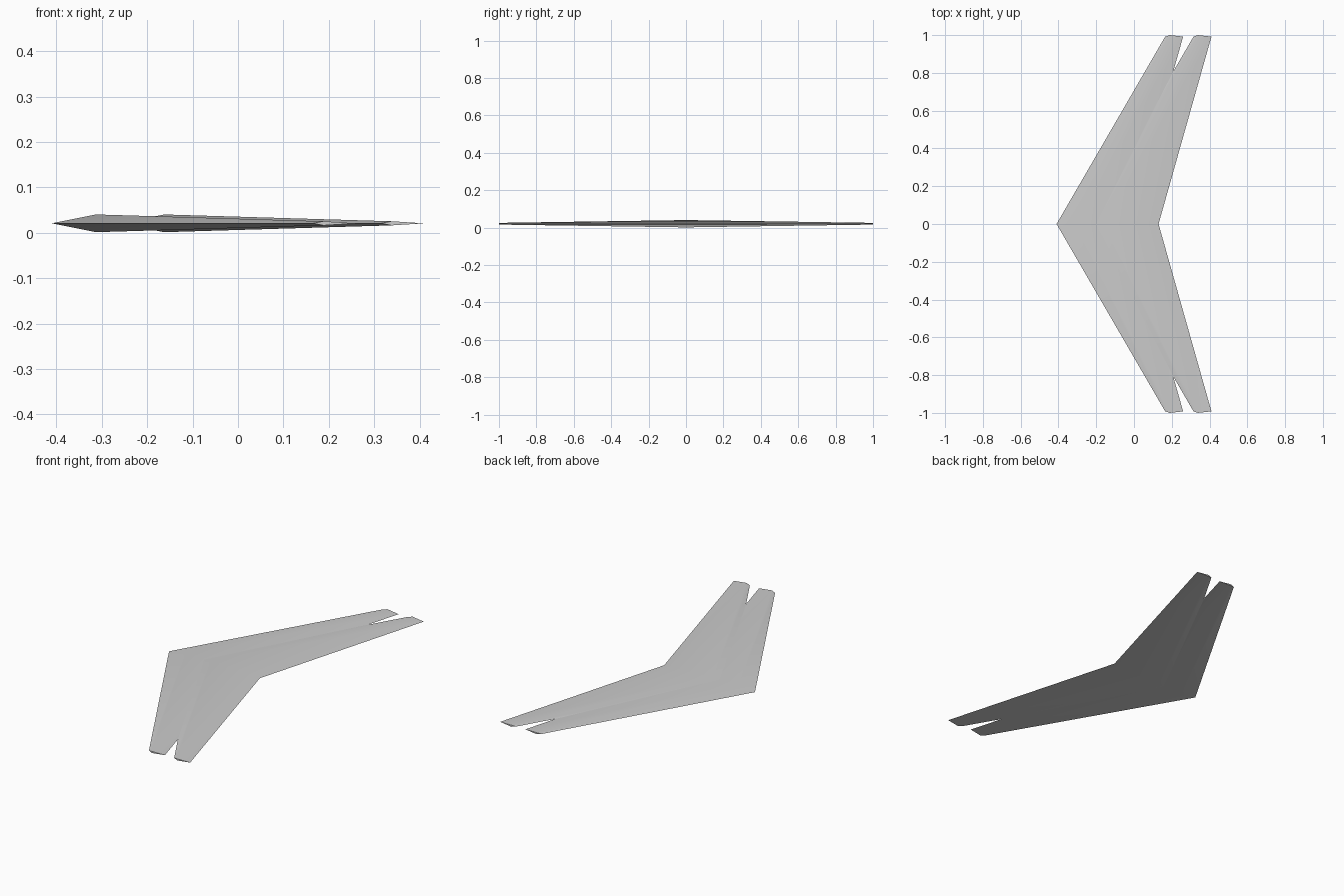
import bpy
import bmesh

cube = bpy.data.objects.get("Cube")
if cube:
    bpy.data.objects.remove(cube, do_unlink=True)

grey = bpy.data.materials.new("light_grey")
grey.use_nodes = True
colour = (0.6, 0.6, 0.6, 1)
grey.diffuse_color = colour
grey.node_tree.nodes["Principled BSDF"].inputs["Base Color"].default_value = colour

MID_Z = 0.021


def section(bm, lead, chord, half, y, bevel):
    """Diamond section, thickest at a quarter of the chord."""
    side = 1 if y > 0 else -1
    shape = [(0, 0), (0.25, 1), (1, 0), (0.25, -1)]
    return [bm.verts.new((lead + u * chord, y - side * bevel * (h == 0), MID_Z + h * half))
            for u, h in shape]


def swept_blade(name, shift):
    """One V-shaped blade: tip, root and mirrored tip sections joined."""
    bm = bmesh.new()
    rings = [section(bm, 0.165 + shift, 0.095, 0.0045, -1, 0.008),
             section(bm, -0.41 + shift, 0.39, 0.0195, 0, 0),
             section(bm, 0.165 + shift, 0.095, 0.0045, 1, 0.008)]
    for a, b in zip(rings, rings[1:]):
        for i in range(4):
            j = (i + 1) % 4
            bm.faces.new((a[i], a[j], b[j], b[i]))
    # tip caps
    for ring in (rings[0], rings[-1]):
        bm.faces.new((ring[0], ring[1], ring[3]))
        bm.faces.new((ring[1], ring[2], ring[3]))
    bmesh.ops.recalc_face_normals(bm, faces=bm.faces)
    mesh = bpy.data.meshes.new(name)
    bm.to_mesh(mesh)
    bm.free()
    mesh.materials.append(grey)
    obj = bpy.data.objects.new(name, mesh)
    bpy.context.collection.objects.link(obj)
    bpy.ops.object.select_all(action='DESELECT')
    obj.select_set(True)
    bpy.context.view_layer.objects.active = obj
    bpy.ops.object.shade_smooth_by_angle(angle=0.6)


# Two overlapping blades leave a notch at each tip
swept_blade("leading_blade", 0)
swept_blade("trailing_blade", 0.15)
